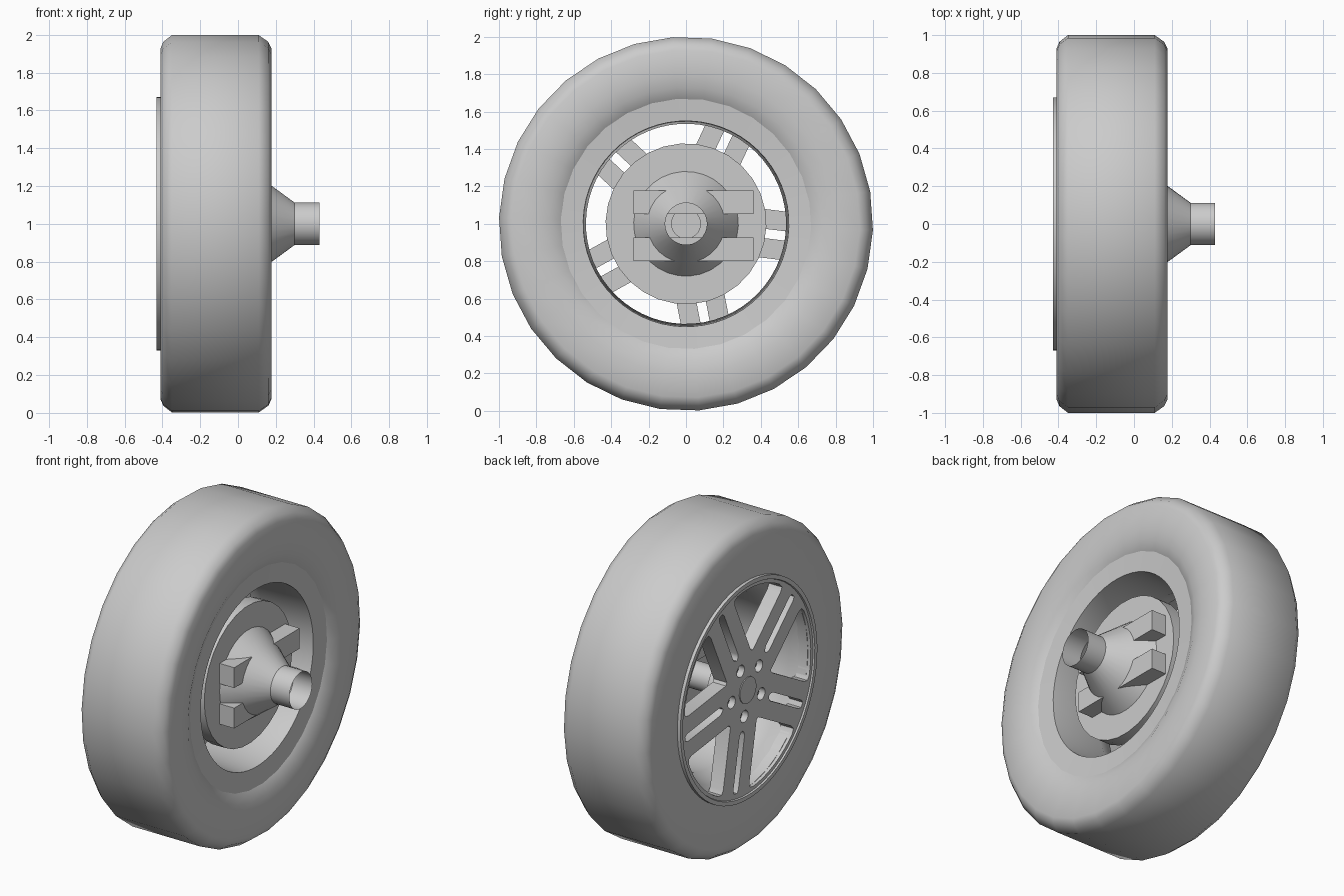
import bpy
import bmesh
import math
from math import radians, degrees, sin, cos, asin, pi
from mathutils import Matrix

cube = bpy.data.objects.get("Cube")
if cube:
    bpy.data.objects.remove(cube, do_unlink=True)

grey = bpy.data.materials.new("plain grey")
grey.use_nodes = True
grey.diffuse_color = (0.6, 0.6, 0.6, 1)
grey.node_tree.nodes["Principled BSDF"].inputs["Base Color"].default_value = (0.6, 0.6, 0.6, 1)

AXLE = 1.0       # height of the wheel axis
TURN = 65        # angle of the first spoke pair
SPOKES = [TURN + 72 * k for k in range(5)]


def finish(obj, smooth=35):
    """Assign the material and shade smooth with sharp edges kept."""
    if not obj.data.materials:
        obj.data.materials.append(grey)
    bpy.ops.object.select_all(action="DESELECT")
    obj.select_set(True)
    bpy.context.view_layer.objects.active = obj
    if obj.type == "CURVE":
        bpy.ops.object.convert(target="MESH")
    bpy.ops.object.shade_smooth_by_angle(angle=radians(smooth))
    return bpy.context.object


def add_mesh(name, bm, smooth=35):
    bmesh.ops.recalc_face_normals(bm, faces=bm.faces)
    mesh = bpy.data.meshes.new(name)
    bm.to_mesh(mesh)
    bm.free()
    obj = bpy.data.objects.new(name, mesh)
    bpy.context.collection.objects.link(obj)
    return finish(obj, smooth)


def lathe(name, profile, sides=30, closed=False, smooth=35, centre=(0, AXLE)):
    """Turn a profile of (x, radius) points about an axis along x."""
    bm = bmesh.new()
    rings = []
    for x, r in profile:
        ring = []
        for k in range(sides):
            a = radians(10) + 2 * pi * k / sides
            ring.append(bm.verts.new((x, centre[0] + r * cos(a), centre[1] + r * sin(a))))
        rings.append(ring)
    pairs = list(zip(rings, rings[1:]))
    if closed:
        pairs.append((rings[-1], rings[0]))
    for a, b in pairs:
        for k in range(sides):
            n = (k + 1) % sides
            bm.faces.new((a[k], a[n], b[n], b[k]))
    bmesh.ops.remove_doubles(bm, verts=bm.verts, dist=1e-5)
    return add_mesh(name, bm, smooth)


def disc(name, x0, x1, r, sides=30, centre=(0, AXLE)):
    return lathe(name, [(x0, 0), (x0, r), (x1, r), (x1, 0)], sides, centre=centre)


def box(name, lo, hi):
    bm = bmesh.new()
    bmesh.ops.create_cube(bm, size=1)
    for v in bm.verts:
        v.co = [l if c < 0 else h for c, l, h in zip(v.co, lo, hi)]
    return add_mesh(name, bm)


def polar(r, deg):
    return (r * cos(radians(deg)), r * sin(radians(deg)))


def circle(r, sides, centre=(0, 0)):
    pts = [polar(r, 360 * k / sides) for k in range(sides)]
    return [(centre[0] + u, centre[1] + v) for u, v in pts]


def plate(name, x0, x1, loops):
    """Flat plate facing along x; inner loops become holes."""
    curve = bpy.data.curves.new(name, "CURVE")
    curve.dimensions = "2D"
    curve.fill_mode = "BOTH"
    curve.extrude = (x1 - x0) / 2
    for loop in loops:
        spline = curve.splines.new("POLY")
        spline.points.add(len(loop) - 1)
        for p, (u, v) in zip(spline.points, loop):
            p.co = (u, v, 0, 1)
        spline.use_cyclic_u = True
    obj = bpy.data.objects.new(name, curve)
    bpy.context.collection.objects.link(obj)
    obj.matrix_world = Matrix(((0, 0, 1, (x0 + x1) / 2), (1, 0, 0, 0),
                               (0, 1, 0, AXLE), (0, 0, 0, 1)))
    return finish(obj, 30)


# Tyre with rounded shoulders and a dished inner sidewall
lathe("tyre", [(-0.40, 0.62), (-0.41, 0.67), (-0.41, 0.93), (-0.395, 0.965), (-0.35, 1.0),
               (0.11, 1.0), (0.16, 0.965), (0.177, 0.93), (0.177, 0.80), (0.168, 0.73),
               (0.14, 0.67), (0.10, 0.62)], closed=True, smooth=50)

# Rim barrel, flared towards the outer face
lathe("rim_barrel", [(0.14, 0.67), (0.13, 0.55), (-0.18, 0.535), (-0.30, 0.58),
                     (-0.35, 0.63), (-0.41, 0.65)], sides=60)
lathe("rim_lip", [(-0.40, 0.67), (-0.43, 0.67), (-0.43, 0.645), (-0.40, 0.635)],
      sides=60, closed=True)

# Spoked face: large windows, narrow slots and bolt holes
HALF_PAIR, HALF_SLOT = 0.13, 0.025


def window(mid):
    edge = lambda r: 36 - degrees(asin(HALF_PAIR / r))
    half = [(0.235, edge(0.235)), (0.27, edge(0.27)), (0.58, edge(0.58)),
            (0.61, edge(0.61) - 1)]
    wide = edge(0.62) - 4
    arc = [(0.62, wide * (1 - k / 4)) for k in range(9)]
    pts = half + arc + [(r, -a) for r, a in reversed(half)]
    return [polar(r, mid + a) for r, a in pts]


def slot(mid):
    u, v = polar(1, mid)
    shape = [(0.25, -0.6), (0.24, 0), (0.25, 0.6), (0.27, 1), (0.59, 1),
             (0.61, 0.6), (0.61, -0.6), (0.59, -1), (0.27, -1)]
    return [(t * u - s * HALF_SLOT * v, t * v + s * HALF_SLOT * u) for t, s in shape]


bolts = [polar(0.155, a) for a in SPOKES]
loops = [circle(0.65, 60)]
loops += [window(a + 36) for a in SPOKES]
loops += [slot(a) for a in SPOKES]
loops += [circle(0.037, 16, c) for c in bolts]
plate("spoked_face", -0.42, -0.33, loops)

# Hub backing, centre cap and wheel bolts
disc("hub_backing", -0.35, -0.28, 0.2)
disc("centre_cap", -0.426, -0.40, 0.08, 24)
for i, (y, z) in enumerate(bolts):
    disc(f"wheel_bolt_{i + 1}", -0.39, -0.34, 0.022, 6, (y, AXLE + z))

# Brake disc and the spindle that carries the wheel
disc("brake_disc", -0.02, 0.07, 0.43)
disc("spindle_core", -0.30, 0.09, 0.08, 24)

# Flared axle housing with an open end
lathe("axle_housing", [(0.07, 0.28), (0.12, 0.245), (0.18, 0.20), (0.30, 0.112), (0.43, 0.112)],
      smooth=30)

# Upper and lower mounting bars across the disc
for name, z in (("upper_bar", 0.115), ("lower_bar", -0.135)):
    box(name, (-0.03, -0.28, AXLE + z - 0.063), (0.17, 0.36, AXLE + z + 0.063))
